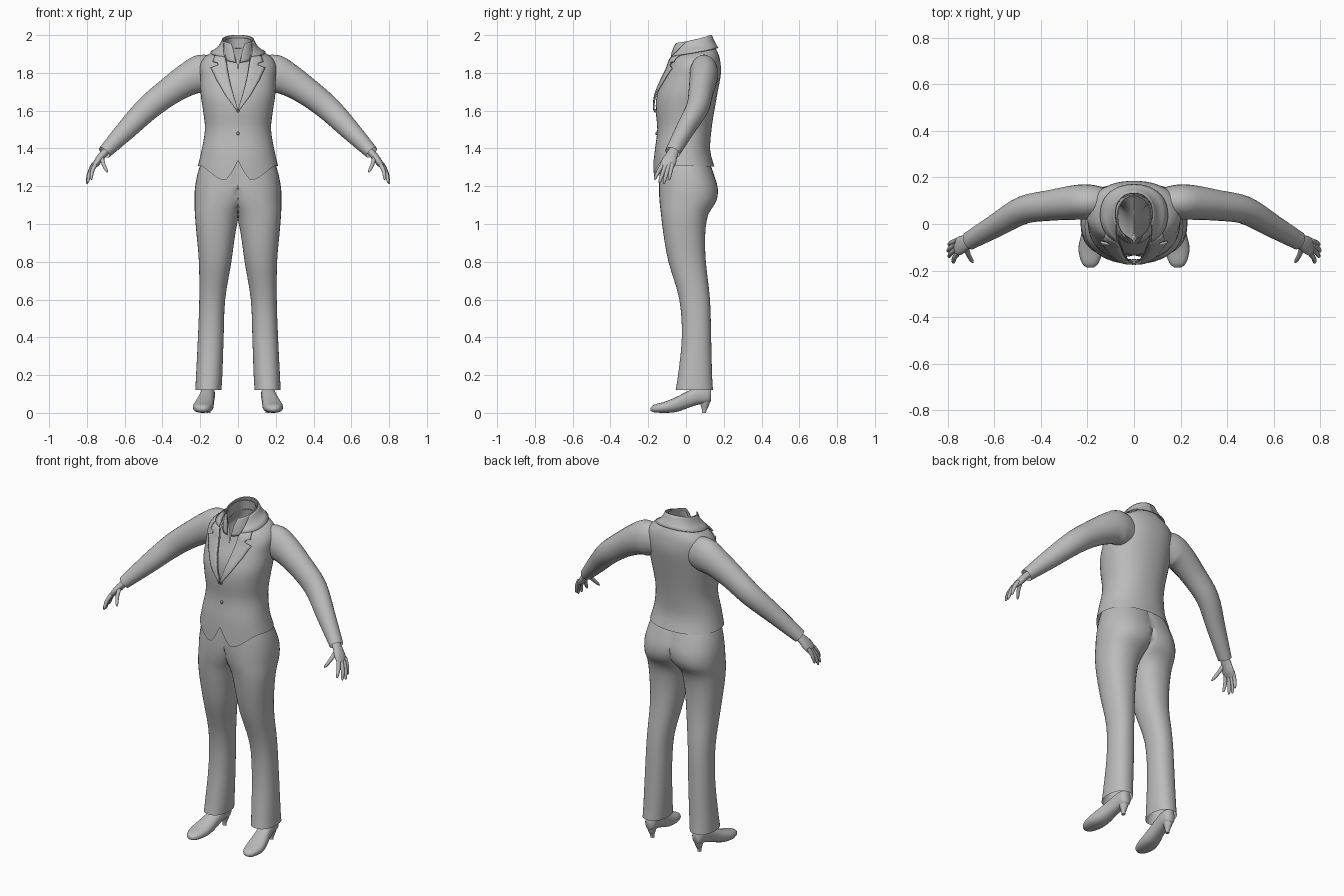
import bpy, bmesh
from math import sin, cos, pi, asin, copysign
from mathutils import Vector

if "Cube" in bpy.data.objects:
    bpy.data.objects.remove(bpy.data.objects["Cube"])

grey = bpy.data.materials.new("plain grey")
grey.use_nodes = True
grey.diffuse_color = (0.5, 0.5, 0.5, 1)
grey.node_tree.nodes["Principled BSDF"].inputs["Base Color"].default_value = (0.5, 0.5, 0.5, 1)


def sample(rows, t):
    """Smooth interpolation through the rows of a table."""
    last = len(rows) - 1
    i = min(int(t), last - 1)
    f = t - i
    a, b, c, d = (rows[max(0, min(last, i + k))] for k in (-1, 0, 1, 2))
    return [q + 0.5 * f * (r - p + f * (2 * p - 5 * q + 4 * r - s + f * (3 * (q - r) + s - p)))
            for p, q, r, s in zip(a, b, c, d)]


def samples(rows, steps):
    n = (len(rows) - 1) * steps
    return [sample(rows, k / steps) for k in range(n + 1)]


def skin(name, rings, closed=True, caps=False, thick=0, mirror=True, angle=60):
    """Join rings of points with faces, and mirror the result to the other side."""
    bm = bmesh.new()
    rings = [[bm.verts.new(p) for p in ring] for ring in rings]
    count = len(rings[0])
    for lower, upper in zip(rings, rings[1:]):
        for j in range(count if closed else count - 1):
            k = (j + 1) % count
            bm.faces.new((lower[j], lower[k], upper[k], upper[j]))
    if caps:
        bm.faces.new(rings[0])
        bm.faces.new(rings[-1])
    inner = [f for f in bm.faces if all(abs(v.co.x) < 1e-5 for v in f.verts)]
    bmesh.ops.delete(bm, geom=inner, context='FACES')
    bmesh.ops.remove_doubles(bm, verts=bm.verts, dist=1e-5)
    bmesh.ops.recalc_face_normals(bm, faces=bm.faces)
    mesh = bpy.data.meshes.new(name)
    bm.to_mesh(mesh)
    bm.free()
    obj = bpy.data.objects.new(name, mesh)
    bpy.context.collection.objects.link(obj)
    mesh.materials.append(grey)
    bpy.ops.object.select_all(action='DESELECT')
    obj.select_set(True)
    bpy.context.view_layer.objects.active = obj
    bpy.ops.object.shade_smooth_by_angle(angle=angle * pi / 180)
    if thick:
        mod = obj.modifiers.new("Thickness", 'SOLIDIFY')
        mod.thickness = thick
        mod.offset = 0
    if mirror:
        mod = obj.modifiers.new("Mirror", 'MIRROR')
        mod.merge_threshold = 0.002
    return obj


def power(v, e):
    return copysign(abs(v) ** e, v)


ROUND = 0.9


def shell_point(row, phi, out=0.0):
    """Point on a garment ring; phi runs from the front to the back."""
    zf, zb, hw, yf, yb, _ = row
    s, c = max(0, sin(phi)), cos(phi)
    y = (yf + yb) / 2 - ((yb - yf) / 2 + out) * power(c, ROUND)
    return Vector(((hw + out) * s ** ROUND if phi < pi - 1e-4 else 0, y,
                   zf + (zb - zf) * (1 - c) / 2))


def phi_at(row, x):
    return asin(min(1, max(0, x) / row[2]) ** (1 / ROUND))


def half_ring(row, n=24, out=0.0):
    start = phi_at(row, row[5])
    return [shell_point(row, start + (pi - start) * j / n, out) for j in range(n + 1)]


# Jacket: front z, back z, half width, front y, back y, opening
jacket = [(1.31, 1.305, .212, -.172, .15, 0),
          (1.39, 1.39, .193, -.165, .128, 0),
          (1.5, 1.5, .175, -.152, .135, 0),
          (1.6, 1.6, .185, -.16, .15, 0),
          (1.68, 1.7, .198, -.155, .168, .022),
          (1.76, 1.8, .2, -.125, .185, .042),
          (1.82, 1.87, .2, -.097, .18, .053),
          (1.865, 1.91, .17, -.083, .167, .06),
          (1.89, 1.94, .115, -.073, .15, .066),
          (1.92, 1.97, .088, -.06, .138, .07),
          (1.95, 2.0, .078, -.045, .13, .072)]
rings = [half_ring(r) for r in samples(jacket, 3)]
hem_drop = [(-.025,), (.04,), (.075,), (.075,), (.062,), (.045,), (.03,), (.015,), (.005,), (0,), (0,)]
for level, weight in enumerate((1, .55, .2)):       # rounded front corners
    for j, p in enumerate(rings[level]):
        p.z -= weight * sample(hem_drop, min(10, j))[0]
skin("jacket_body", rings, closed=False)

# Lapels follow the jacket surface: row position along the jacket, outer edge
lapel = [(3, .006), (4, .062), (5, .108), (6, .136), (6.35, .1), (6.6, .102), (6.7, .125), (8, .108)]
strip = []
for (t0, x0), (t1, x1) in zip(lapel, lapel[1:]):
    for k in range(4):
        t, x = t0 + (t1 - t0) * k / 4, x0 + (x1 - x0) * k / 4
        row = sample(jacket, t)
        a, b = phi_at(row, row[5]), phi_at(row, x)
        strip.append([shell_point(row, a + (b - a) * j / 4, .011) for j in range(5)])
skin("lapel", strip, closed=False, thick=.008, angle=40)

# Jacket collar folded around the neck
skin("jacket_collar", [half_ring(sample(jacket, 7.7 + k * .46), out=.014 - .002 * k)
                       for k in range(6)], closed=False, thick=.006, angle=40)

# Shirt and its collar
shirt = [(1.58, 1.6, .15, -.135, .12, 0),
         (1.7, 1.72, .155, -.13, .13, 0),
         (1.8, 1.84, .14, -.088, .13, 0),
         (1.86, 1.89, .1, -.068, .13, .006),
         (1.9, 1.93, .078, -.06, .125, .02),
         (1.94, 1.975, .068, -.058, .12, .035)]
skin("shirt", [half_ring(r) for r in samples(shirt, 3)], closed=False)
shirt_collar = [(1.855, 1.93, .084, -.084, .126, .012),
                (1.91, 1.96, .079, -.076, .124, .022),
                (1.955, 1.985, .07, -.062, .12, .036)]
skin("shirt_collar", [half_ring(r) for r in samples(shirt_collar, 3)], closed=False, thick=.004, angle=40)

# Jacket buttons
for z, y in ((1.6, -.163), (1.48, -.155)):
    disc = [[(r * cos(a * pi / 6), y - d, z + r * sin(a * pi / 6)) for a in range(12)]
            for r, d in ((.009, -.004), (.009, .004), (.006, .007))]
    skin("button", disc, caps=True, mirror=False, angle=30)

# Trousers: z, inner x, outer x, front y, back y
trousers = [(1.34, -.12, .19, -.135, .12), (1.27, -.11, .213, -.14, .145),
            (1.19, -.1, .228, -.143, .168), (1.12, -.06, .23, -.14, .16),
            (1.05, -.01, .228, -.132, .118), (.95, .014, .22, -.12, .102),
            (.8, .035, .207, -.093, .105), (.6, .068, .205, -.035, .127),
            (.4, .076, .212, -.022, .133), (.2, .083, .222, -.042, .138),
            (.12, .088, .226, -.055, .143)]
rings = []
for z, xi, xo, yf, yb in samples(trousers, 3):
    ring = []
    for j in range(36):
        a = j * pi / 18
        x = (xi + xo) / 2 + (xo - xi) / 2 * power(cos(a), .9)
        y = (yf + yb) / 2 + (yb - yf) / 2 * power(sin(a), .9)
        ring.append((max(0, x), y, z))
    rings.append(ring)
skin("trousers", rings)


def tube(name, path, steps=4, sides=16, caps=True):
    """Limb along a path of x, y, z, depth radius, height radius."""
    rows = samples(path, steps)
    pts = [Vector(r[:3]) for r in rows]
    rings = []
    for i, r in enumerate(rows):
        along = (pts[min(i + 1, len(pts) - 1)] - pts[max(i - 1, 0)]).normalized()
        side = Vector((0, 1, 0))
        side = (side - along * side.dot(along)).normalized()
        up = along.cross(side)
        rings.append([pts[i] + side * r[3] * cos(2 * pi * j / sides) + up * r[4] * sin(2 * pi * j / sides)
                      for j in range(sides)])
    return skin(name, rings, caps=caps)


# Sleeves, open at the cuff
tube("sleeve", [(.12, .095, 1.795, .06, .085), (.19, .095, 1.795, .075, .102),
                (.26, .092, 1.768, .074, .088), (.36, .08, 1.705, .066, .074),
                (.475, .06, 1.615, .06, .066), (.59, -.005, 1.5, .05, .054),
                (.708, -.072, 1.378, .04, .036)], sides=24, caps=False)

# Hands
tube("palm", [(.68, -.055, 1.405, .024, .018), (.72, -.077, 1.362, .032, .02),
              (.748, -.093, 1.325, .04, .018), (.768, -.103, 1.298, .034, .011)])
fingers = {"index_finger": ((.757, -.125, 1.312), (.776, -.167, 1.235)),
           "middle_finger": ((.765, -.108, 1.308), (.795, -.142, 1.217)),
           "ring_finger": ((.768, -.09, 1.31), (.8, -.118, 1.213)),
           "little_finger": ((.763, -.072, 1.32), (.795, -.09, 1.232)),
           "thumb": ((.722, -.095, 1.355), (.692, -.165, 1.275))}
for name, (base, tip) in fingers.items():
    base, tip = Vector(base), Vector(tip)
    path = []
    for f, r in ((0, .012), (.5, .0105), (.88, .008), (1, .003)):
        p = base.lerp(tip, f) + Vector((.006, 0, .004)) * sin(pi * f)
        path.append((*p, r, r))
    tube(name, path, steps=2, sides=10)

# Shoes: y, centre x, half width, bottom z, top z
shoe = [(-.188, .188, .012, .012, .028), (-.168, .188, .036, .003, .044),
        (-.11, .186, .053, 0, .06), (-.05, .178, .05, .005, .085),
        (.01, .168, .042, .026, .115), (.07, .16, .038, .045, .14),
        (.115, .157, .033, .05, .14), (.133, .157, .02, .062, .13)]
skin("shoe", [[(cx + w * power(cos(j * pi / 10), .85), y,
                (zb + zt) / 2 + (zt - zb) / 2 * power(sin(j * pi / 10), .85)) for j in range(20)]
              for y, cx, w, zb, zt in samples(shoe, 3)], caps=True)

# Shoe heels
heel = [(.075, .1, .03, .032), (.04, .1, .02, .022), (.015, .097, .012, .012), (0, .096, .011, .011)]
skin("shoe_heel", [[(.157 + w * cos(j * pi / 8), y + d * sin(j * pi / 8), z) for j in range(16)]
                   for z, y, w, d in samples(heel, 2)], caps=True)
